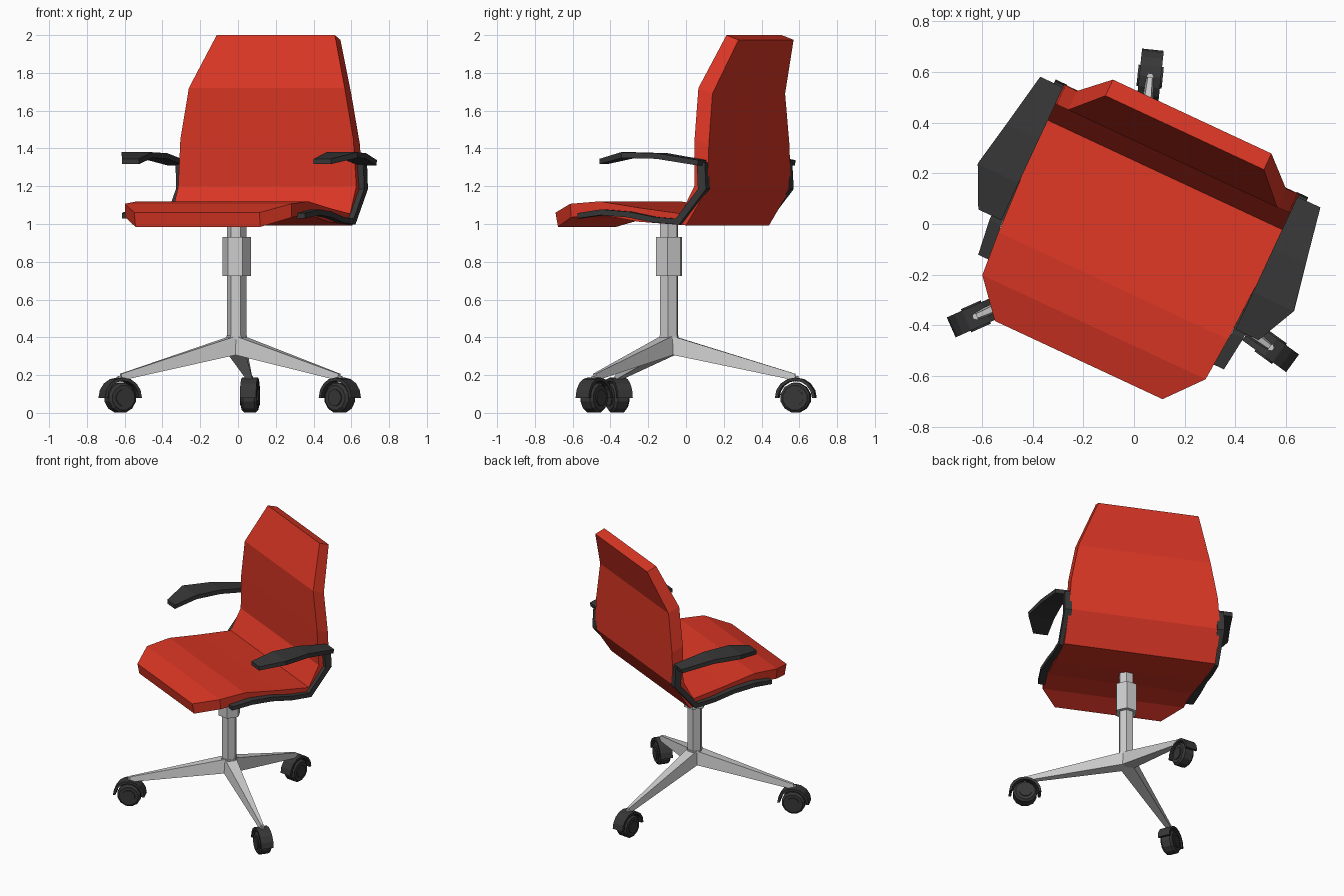
import bpy, bmesh
from math import pi, cos, sin, radians
from mathutils import Matrix

if "Cube" in bpy.data.objects:
    bpy.data.objects.remove(bpy.data.objects["Cube"])

CENTRE = Matrix.Translation((-0.007, -0.09, 0))
CHAIR = Matrix.Translation((-0.01, -0.09, 0)) @ Matrix.Rotation(radians(-25), 4, 'Z')   # swivelled upper part


def material(name, rgb):
    m = bpy.data.materials.new(name)
    m.diffuse_color = (*rgb, 1)
    m.use_nodes = True
    m.node_tree.nodes["Principled BSDF"].inputs["Base Color"].default_value = m.diffuse_color
    return m


RED = material("red_upholstery", (0.70, 0.037, 0.018))
DARK = material("dark_plastic", (0.038, 0.038, 0.038))


def loft(name, rings, matrix, mat=None):
    """Skin a list of equal-length rings and cap both ends."""
    bm = bmesh.new()
    rows = [[bm.verts.new(p) for p in ring] for ring in rings]
    n = len(rows[0])
    for a, b in zip(rows, rows[1:]):
        for i in range(n):
            j = (i + 1) % n
            bm.faces.new((a[i], a[j], b[j], b[i]))
    bm.faces.new(rows[0])
    bm.faces.new(rows[-1])
    bmesh.ops.recalc_face_normals(bm, faces=bm.faces)
    me = bpy.data.meshes.new(name)
    bm.to_mesh(me)
    bm.free()
    me.transform(matrix)
    if mat:
        me.materials.append(mat)
    ob = bpy.data.objects.new(name, me)
    bpy.context.collection.objects.link(ob)
    return ob


def band(a, b, x0, x1):
    """Four-sided ring between (y, z) points a and b, from x0 to x1."""
    return [(x0, *a), (x1, *a), (x1, *b), (x0, *b)]


def lathe(name, steps, sides, matrix, mat=None, turn=0.0):
    """Round part about z from (radius, z) steps."""
    ang = [turn + 2 * pi * i / sides for i in range(sides)]
    return loft(name, [[(r * cos(a), r * sin(a), z) for a in ang] for r, z in steps], matrix, mat)


# Seat and backrest in one folded shell: upper point, lower point, half width
shell = [
    ((-.493, 1.06), (-.478, .985), .365),
    ((-.35, 1.107), (-.345, 1.035), .486),
    ((-.17, 1.12), (-.17, 1.05), .50),
    ((.07, 1.085), (.06, 1.012), .51),
    ((.313, 1.055), (.342, .993), .52),
    ((.39, 1.20), (.469, 1.19), .52),
    ((.385, 1.45), (.468, 1.42), .505),
    ((.384, 1.72), (.466, 1.69), .455),
    ((.497, 2.0), (.567, 1.975), .345),
]
loft("seat_and_backrest", [band(a, b, -w, w) for a, b, w in shell], CHAIR, RED)

# Armrests: bent strip along the shell edge plus a wide pad
strip = [
    ((-.284, 1.058), (-.284, 1.03), .535),
    ((-.14, 1.077), (-.14, 1.047), .553),
    ((.02, 1.065), (.015, 1.035), .55),
    ((.17, 1.037), (.165, 1.007), .55),
    ((.295, 1.028), (.315, .997), .55),
    ((.425, 1.185), (.472, 1.185), .55),
    ((.418, 1.325), (.465, 1.325), .548),
]
pad = [
    ((-.122, 1.345), (-.122, 1.317), .61),
    ((.04, 1.38), (.045, 1.35), .688),
    ((.23, 1.375), (.23, 1.345), .652),
    ((.456, 1.338), (.45, 1.31), .61),
]
for side, s in (("left", -1), ("right", 1)):
    loft(side + "_arm_strip", [band(a, b, s * (w - .05), s * w) for a, b, w in strip], CHAIR, DARK)
    loft(side + "_arm_pad", [band(a, b, s * .51, s * w) for a, b, w in pad], CHAIR, DARK)

# Central column with height-adjustment sleeve
hexturn = radians(-6)
lathe("column", [(.051, .33), (.051, 1.03)], 6, CENTRE, turn=hexturn)
lathe("column_sleeve", [(.076, .725), (.076, .93)], 6, CENTRE, turn=hexturn)
lathe("base_hub", [(.05, .312), (.055, .41)], 6, CENTRE, turn=hexturn)

# Three legs, each with a caster
for k in range(3):
    m = CENTRE @ Matrix.Rotation(radians(-6 + 120 * k), 4, 'Z')   # leg runs along local y
    n = str(k + 1)
    loft("leg_" + n, [
        [(-.048, .0, .312), (.048, .0, .312), (.04, .0, .413), (-.04, .0, .413)],
        [(-.016, .672, .172), (.016, .672, .172), (.009, .672, .207), (-.009, .672, .207)],
    ], m)
    c = m @ Matrix.Translation((0, .675, .08))
    lathe("caster_pin_" + n, [(.015, .08), (.015, .115)], 6, c)
    axle = c @ Matrix.Rotation(pi / 2, 4, 'Y')
    lathe("caster_wheel_" + n, [(.044, -.05), (.044, -.043), (.066, -.043), (.08, -.03),
                                (.08, .03), (.066, .043), (.044, .043), (.044, .05)],
          12, axle, DARK, pi / 12)
    arc = [pi * i / 8 for i in range(9)]
    loft("caster_hood_" + n, [band((.107 * cos(a), .107 * sin(a)),
                                   (.09 * cos(a), .09 * sin(a)), -.043, .043) for a in arc], c, DARK)
